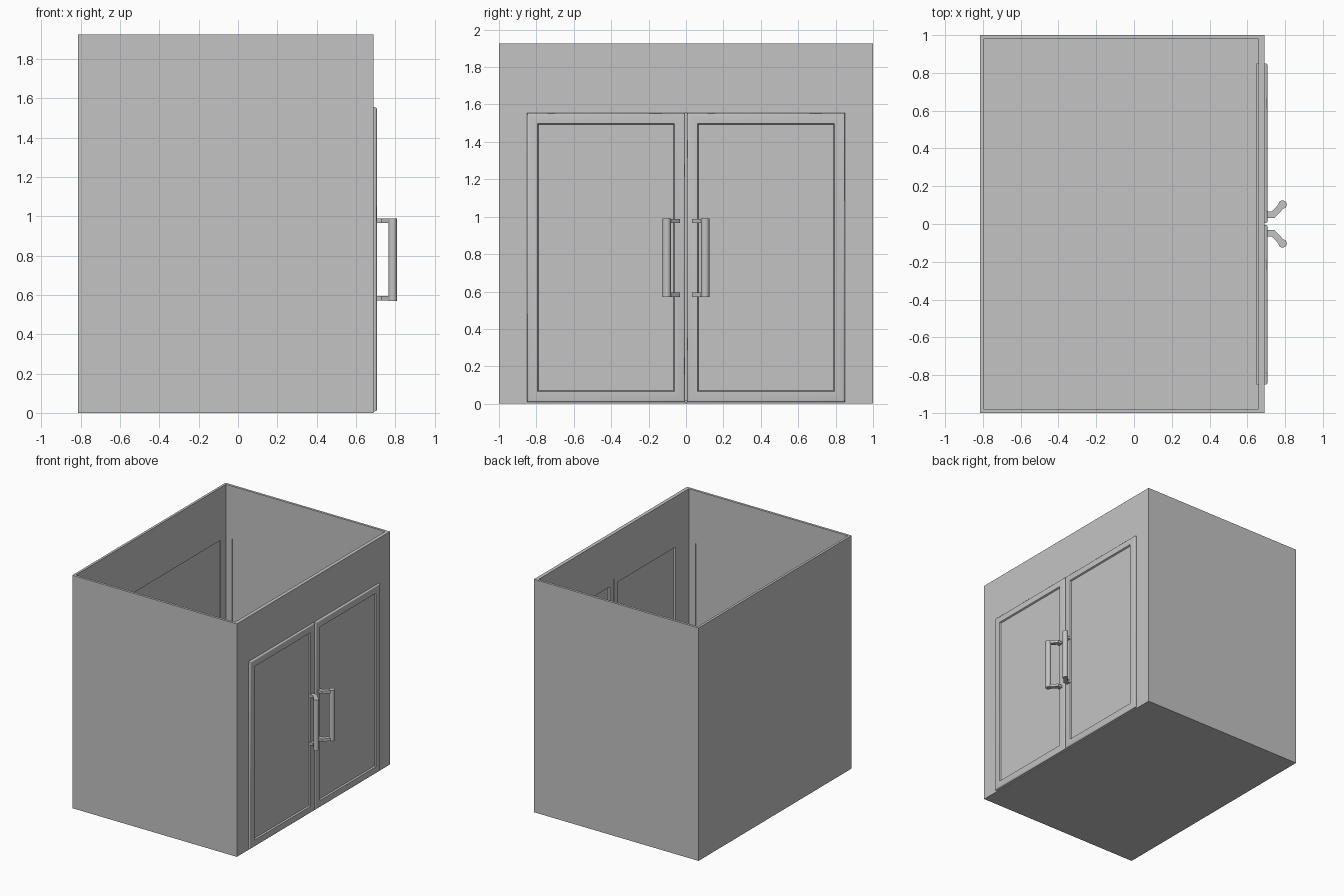
import bpy, bmesh, math
from mathutils import Vector

if "Cube" in bpy.data.objects:
    bpy.data.objects.remove(bpy.data.objects["Cube"])

grey = bpy.data.materials.new("plain grey")
grey.use_nodes = True
colour = (0.55, 0.55, 0.55, 1)
grey.diffuse_color = colour
grey.node_tree.nodes["Principled BSDF"].inputs["Base Color"].default_value = colour

# Overall layout
BACK, FACE = -0.815, 0.69
TOP, SEAM = 1.925, 1.6
WALL, FACE_WALL = 0.02, 0.03
IN_BACK, IN_FACE, IN_SIDE = BACK + WALL, FACE - FACE_WALL, 1 - WALL
DOOR_FRONT, DOOR_TOP = 0.707, 1.555


def finish(name, bm):
    bmesh.ops.recalc_face_normals(bm, faces=bm.faces)
    mesh = bpy.data.meshes.new(name)
    bm.to_mesh(mesh)
    bm.free()
    obj = bpy.data.objects.new(name, mesh)
    bpy.context.collection.objects.link(obj)
    mesh.materials.append(grey)
    return obj


def box_mesh(lo, hi):
    bm = bmesh.new()
    bmesh.ops.create_cube(bm, size=1)
    lo, hi = Vector(lo), Vector(hi)
    for v in bm.verts:
        v.co = (lo + hi) / 2 + v.co * (hi - lo)
    return bm


def box(name, lo, hi):
    return finish(name, box_mesh(lo, hi))


def cut(target, lo, hi):
    cutter = box("cutter", lo, hi)
    cutter.hide_render = True
    mod = target.modifiers.new("cut", 'BOOLEAN')
    mod.operation, mod.solver, mod.object = 'DIFFERENCE', 'EXACT', cutter
    bpy.context.view_layer.objects.active = target
    bpy.ops.object.modifier_apply(modifier=mod.name)
    bpy.data.objects.remove(cutter)


# Lower carcass: open box with shallow inner recesses and a door opening
carcass = box("carcass", (BACK, -1, 0), (FACE, 1, SEAM))
cut(carcass, (IN_BACK, -IN_SIDE, WALL), (IN_FACE, IN_SIDE, 2))
depth, low, high = 0.008, 0.075, 1.49
cut(carcass, (IN_BACK - depth, -0.91, low), (0, 0.91, high))
cut(carcass, (-0.74, -IN_SIDE - depth, low), (0.6, IN_SIDE + depth, high))
cut(carcass, (IN_FACE - 0.01, -0.85, 0.008), (FACE + 0.1, 0.85, DOOR_TOP))

# Upper apron: open ring above the seam
apron = box("apron", (BACK, -1, SEAM), (FACE, 1, TOP))
cut(apron, (IN_BACK, -IN_SIDE, 1.5), (IN_FACE, IN_SIDE, 2))


def door(name, side):
    ys = sorted((side * 0.005, side * 0.85))
    bm = box_mesh((IN_FACE, ys[0], 0.008), (DOOR_FRONT, ys[1], DOOR_TOP))
    # soften the front rim
    rim = [e for e in bm.edges if all(v.co.x > FACE for v in e.verts)]
    bmesh.ops.bevel(bm, geom=rim, offset=0.01, segments=3, profile=0.5, affect='EDGES')
    # sink the panel on both sides, with a sloped moulding
    bm.normal_update()
    for direction, sink in ((1, 0.012), (-1, 0.012)):
        panel = max(bm.faces, key=lambda f: f.calc_area() * f.normal.x * direction)
        bmesh.ops.inset_region(bm, faces=[panel], thickness=0.066)
        bmesh.ops.inset_region(bm, faces=[panel], thickness=0.008, depth=-sink)
    return finish(name, bm)


def handle_arm(name, side, z0, z1):
    # bent flat bracket, offset either side of its centre path
    path = [Vector((DOOR_FRONT - 0.01, 0.05)), Vector((0.738, 0.05)), Vector((0.787, 0.103))]
    half = 0.017
    normals = [Vector((0, 1)), Vector((-0.41, 1)), Vector((-0.73, 0.68))]
    outline = [p + n * half for p, n in zip(path, normals)]
    outline += [p - n * half for p, n in reversed(list(zip(path, normals)))]
    bm = bmesh.new()
    base = bm.faces.new([bm.verts.new((p.x, p.y * side, z0)) for p in outline])
    new = bmesh.ops.extrude_face_region(bm, geom=[base])["geom"]
    bmesh.ops.translate(bm, vec=(0, 0, z1 - z0),
                        verts=[g for g in new if isinstance(g, bmesh.types.BMVert)])
    return finish(name, bm)


def handle_grip(name, side):
    bm = bmesh.new()
    bmesh.ops.create_cone(bm, cap_ends=True, segments=20, radius1=0.022,
                          radius2=0.022, depth=0.42)
    bmesh.ops.translate(bm, verts=bm.verts, vec=(0.787, side * 0.103, 0.78))
    return finish(name, bm)


# Paired doors and handles
for label, side in (("back", 1), ("front", -1)):
    parts = [door(label + "_door", side), handle_grip(label + "_handle_grip", side)]
    handle_arm(label + "_handle_lower_arm", side, 0.572, 0.594)
    handle_arm(label + "_handle_upper_arm", side, 0.966, 0.988)
    for part in parts:
        bpy.ops.object.select_all(action='DESELECT')
        part.select_set(True)
        bpy.context.view_layer.objects.active = part
        bpy.ops.object.shade_smooth_by_angle(angle=math.radians(35))
